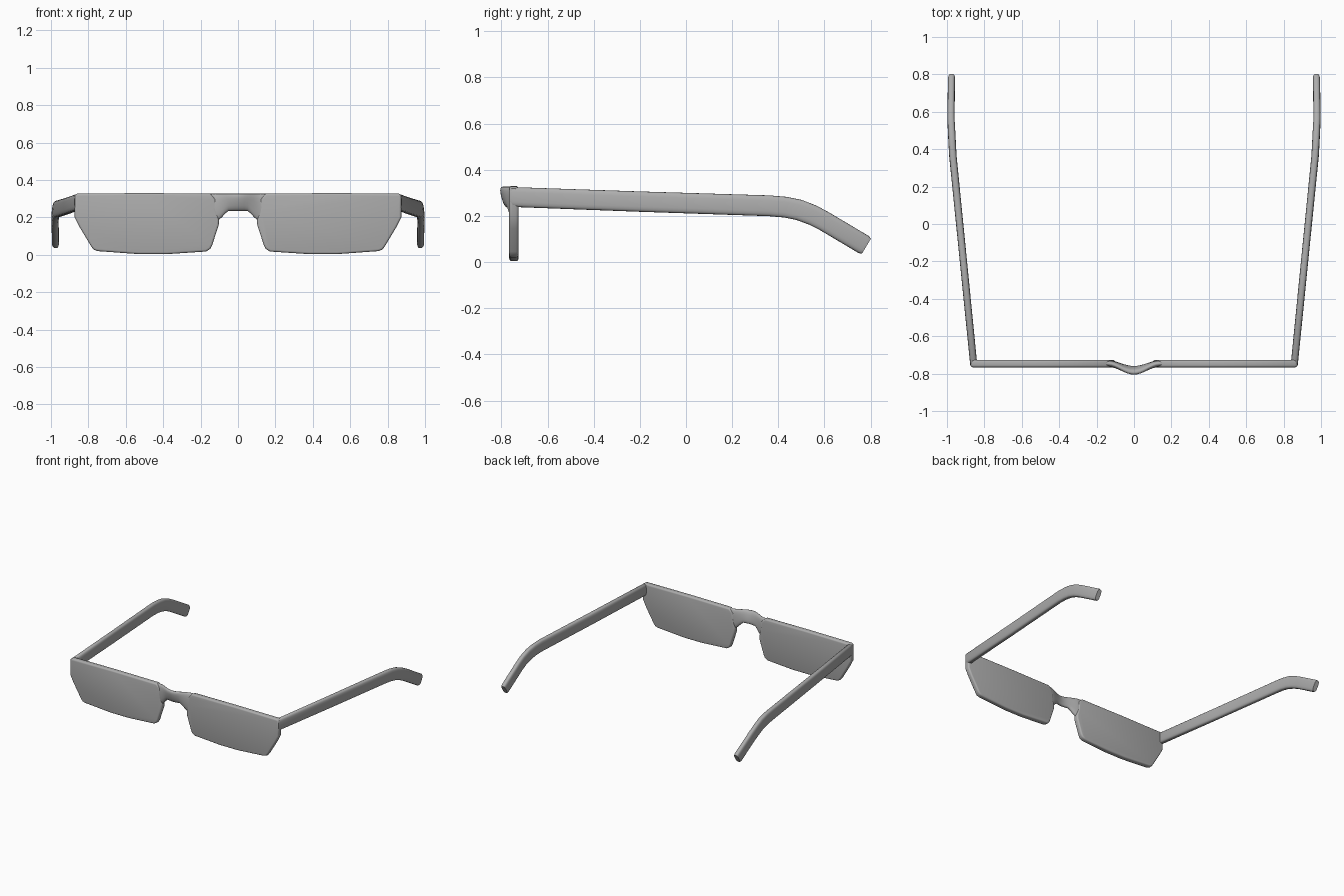
import bpy, bmesh, math
from mathutils import Vector

if "Cube" in bpy.data.objects:
    bpy.data.objects.remove(bpy.data.objects["Cube"])

grey = bpy.data.materials.new("frame_grey")
grey.diffuse_color = (0.42, 0.42, 0.42, 1)
grey.use_nodes = True
grey.node_tree.nodes["Principled BSDF"].inputs["Base Color"].default_value = grey.diffuse_color


def finish(name, bm, angle):
    bmesh.ops.recalc_face_normals(bm, faces=bm.faces)
    mesh = bpy.data.meshes.new(name)
    bm.to_mesh(mesh)
    bm.free()
    mesh.materials.append(grey)
    ob = bpy.data.objects.new(name, mesh)
    bpy.context.collection.objects.link(ob)
    bpy.ops.object.select_all(action='DESELECT')
    bpy.context.view_layer.objects.active = ob
    ob.select_set(True)
    bpy.ops.object.shade_smooth_by_angle(angle=math.radians(angle))
    return ob


def loft(name, stations, power, n=20):
    """Tube through (centre, half-height vector, half-width vector) stations."""
    bm = bmesh.new()
    rings = []
    for c, up, side in stations:
        ring = []
        for i in range(n):
            a = 2 * math.pi * i / n
            u, v = [math.copysign(abs(t) ** power, t) for t in (math.sin(a), math.cos(a))]
            ring.append(bm.verts.new(Vector(c) + Vector(up) * u + Vector(side) * v))
        rings.append(ring)
    for r, s in zip(rings, rings[1:]):
        for i in range(n):
            j = (i + 1) % n
            bm.faces.new((r[i], r[j], s[j], s[i]))
    bm.faces.new(rings[0])
    bm.faces.new(rings[-1])
    return finish(name, bm, 50)


# Lens outline (x, z) for the +x side
LENS = [(0.15, 0.328), (0.50, 0.33), (0.86, 0.328), (0.873, 0.318), (0.873, 0.20),
        (0.845, 0.145), (0.785, 0.045), (0.772, 0.028), (0.75, 0.02), (0.53, 0.004),
        (0.38, 0.004), (0.17, 0.018), (0.148, 0.032), (0.138, 0.052), (0.103, 0.16),
        (0.102, 0.19), (0.115, 0.235), (0.12, 0.30)]

# Temple stations: x, y, z, half-height, tilt of the section (degrees)
TEMPLE = [(0.857, -0.762, 0.282, 0.034, 0), (0.857, -0.752, 0.282, 0.043, 0),
          (0.912, -0.2, 0.262, 0.044, 2), (0.968, 0.36, 0.244, 0.045, 4),
          (0.972, 0.43, 0.238, 0.045, 8), (0.975, 0.49, 0.226, 0.045, 16),
          (0.978, 0.55, 0.203, 0.044, 24), (0.978, 0.60, 0.177, 0.043, 29),
          (0.976, 0.77, 0.076, 0.043, 31), (0.975, 0.782, 0.069, 0.038, 31)]

for s, label in ((1, "right"), (-1, "left")):
    # Lens plate with rounded rim
    bm = bmesh.new()
    front = [bm.verts.new((s * x, -0.766, z)) for x, z in LENS]
    back = [bm.verts.new((s * x, -0.726, z)) for x, z in LENS]
    bm.faces.new(front)
    bm.faces.new(back)
    for i in range(len(LENS)):
        j = (i + 1) % len(LENS)
        bm.faces.new((front[i], front[j], back[j], back[i]))
    bmesh.ops.recalc_face_normals(bm, faces=bm.faces)
    rim = [e for e in bm.edges if abs(e.verts[0].co.y - e.verts[1].co.y) < 1e-6]
    bmesh.ops.bevel(bm, geom=rim, offset=0.011, segments=3, profile=0.5, affect='EDGES')
    finish(label + "_lens", bm, 50)

    # Temple arm, bent down at the ear
    arm = []
    for x, y, z, h, tilt in TEMPLE:
        t = math.radians(tilt)
        arm.append(((s * x, y, z), (0, h * math.sin(t), h * math.cos(t)),
                    (0.019 * h / 0.043, 0, 0)))
    loft(label + "_temple", arm, 0.6)

# Arched nose bridge: top edge leans forward in the middle
bridge = []
for i in range(-10, 11):
    x = i * 0.017
    k = 0.5 + 0.5 * math.cos(math.pi * min(1, abs(x) / 0.14))
    top, low = 0.327, 0.17 + 0.065 * min(1, k * 1.5)
    h = (top - low) / 2
    bridge.append(((x, -0.746 - 0.036 * k, (top + low) / 2),
                   (0, -0.012 * k, h), (0, 0.018, 0)))
loft("nose_bridge", bridge, 0.8)
